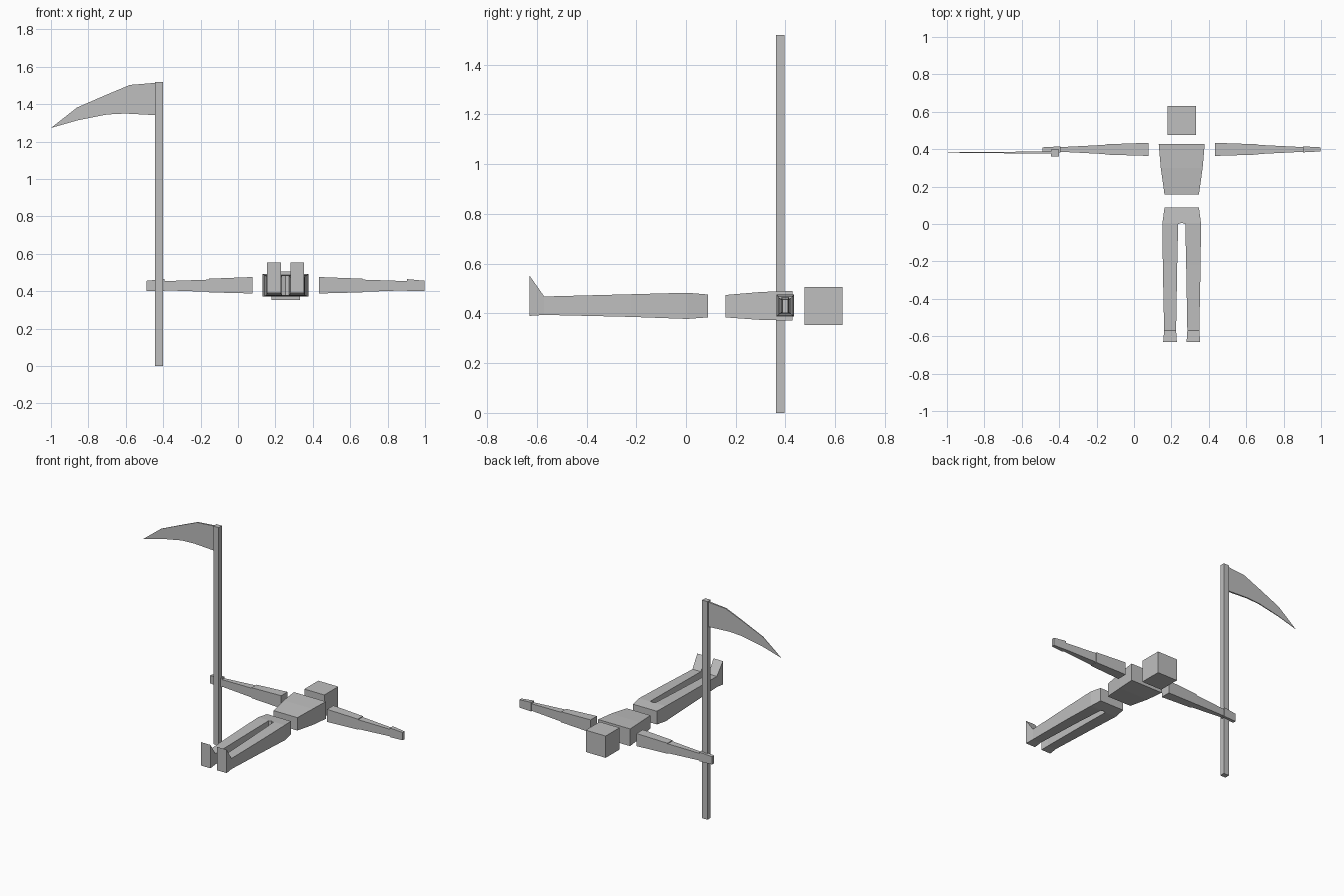
import bpy, bmesh
from mathutils import Vector

if "Cube" in bpy.data.objects:
    bpy.data.objects.remove(bpy.data.objects["Cube"])

CX = 0.255  # centre line of the figure

grey = bpy.data.materials.new("plain_grey")
grey.diffuse_color = (0.52, 0.52, 0.52, 1)
grey.use_nodes = True
grey.node_tree.nodes["Principled BSDF"].inputs["Base Color"].default_value = grey.diffuse_color


def finish(name, bm, x=0.0, mirror=False):
    """Turn a bmesh into a flat shaded grey object, mirrored if wanted."""
    bmesh.ops.recalc_face_normals(bm, faces=bm.faces)
    mesh = bpy.data.meshes.new(name)
    bm.to_mesh(mesh)
    bm.free()
    mesh.materials.append(grey)
    ob = bpy.data.objects.new(name, mesh)
    ob.location.x = x
    bpy.context.collection.objects.link(ob)
    if mirror:
        mod = ob.modifiers.new("Mirror", 'MIRROR')
        mod.use_clip = True
    return ob


def loft(name, axis, sections, x=0.0, mirror=False):
    """Box loft along 'x' or 'y'; section = (position, a0, a1, z0, z1)."""
    bm = bmesh.new()
    rings = []
    for p, a0, a1, z0, z1 in sections:
        corners = [(a0, z0), (a1, z0), (a1, z1), (a0, z1)]
        rings.append([bm.verts.new((p, a, z) if axis == 'x' else (a, p, z))
                      for a, z in corners])
    for r, s in zip(rings, rings[1:]):
        for i in range(4):
            j = (i + 1) % 4
            bm.faces.new((r[i], r[j], s[j], s[i]))
    bm.faces.new(rings[0])
    bm.faces.new(rings[-1])
    bmesh.ops.recalc_face_normals(bm, faces=bm.faces)
    if mirror:  # open the seam on the centre line
        seam = [f for f in bm.faces if all(abs(v.co.x) < 1e-5 for v in f.verts)]
        bmesh.ops.delete(bm, geom=seam, context='FACES')
    return finish(name, bm, x, mirror)


# Head and torso
loft("head", 'y', [(0.477, -0.077, 0.077, 0.354, 0.506),
                   (0.63, -0.077, 0.077, 0.354, 0.506)], CX)
loft("torso", 'y', [(0.158, -0.092, 0.092, 0.384, 0.474),
                    (0.30, -0.112, 0.112, 0.374, 0.486),
                    (0.428, -0.123, 0.123, 0.371, 0.491)], CX)

# Arms: upper arm, forearm and hand on both sides
loft("upper_arms", 'x', [(0.177, 0.364, 0.434, 0.388, 0.476),
                         (0.410, 0.371, 0.426, 0.394, 0.467)], CX, True)
loft("forearms", 'x', [(0.410, 0.374, 0.423, 0.397, 0.462),
                       (0.648, 0.386, 0.411, 0.405, 0.454)], CX, True)
loft("hands", 'x', [(0.648, 0.383, 0.415, 0.401, 0.465),
                    (0.743, 0.388, 0.410, 0.402, 0.456)], CX, True)

# Hips, legs and upturned feet
loft("hips_and_legs", 'y', [(0.088, 0.0, 0.092, 0.384, 0.476),
                            (0.006, 0.0, 0.103, 0.378, 0.483),
                            (0.0, 0.019, 0.103, 0.378, 0.483),
                            (-0.22, 0.024, 0.101, 0.386, 0.477),
                            (-0.57, 0.030, 0.094, 0.394, 0.468),
                            (-0.63, 0.026, 0.099, 0.390, 0.553)], CX, True)

# Scythe pole
loft("scythe_pole", 'y', [(0.362, -0.444, -0.402, 0.0, 1.52),
                          (0.397, -0.444, -0.402, 0.0, 1.52)])

# Scythe blade: curved back and edge, thinning toward the tip
back = [(-0.43, 1.515), (-0.578, 1.503), (-0.70, 1.452), (-0.861, 1.382), (-1.0, 1.273)]
edge = [(-0.861, 1.313), (-0.70, 1.345), (-0.604, 1.35), (-0.43, 1.341)]
bm = bmesh.new()
sides = []
for s in (-1, 1):
    sides.append([bm.verts.new(Vector((x, 0.382 + s * (0.001 + 0.009 * (x + 1)), z)))
                  for x, z in back + edge])
for ring in sides:
    bm.faces.new(ring)
n = len(sides[0])
for i in range(n):
    j = (i + 1) % n
    bm.faces.new((sides[0][i], sides[0][j], sides[1][j], sides[1][i]))
finish("scythe_blade", bm)
